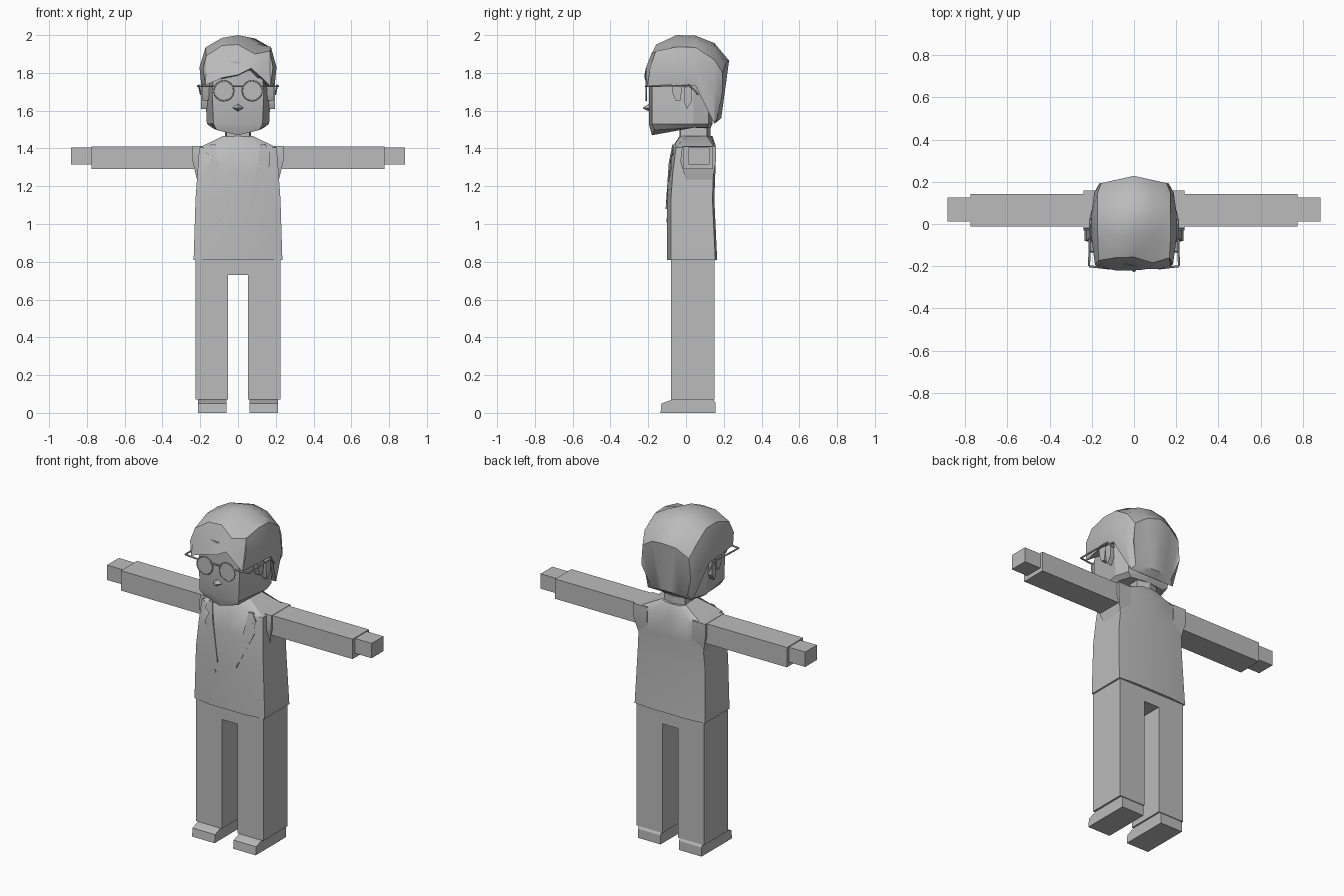
import bpy, bmesh, math
from mathutils import Vector

if "Cube" in bpy.data.objects:
    bpy.data.objects.remove(bpy.data.objects["Cube"])

grey = bpy.data.materials.new("plain_grey")
grey.diffuse_color = (0.5, 0.5, 0.5, 1)
grey.use_nodes = True
grey.node_tree.nodes["Principled BSDF"].inputs["Base Color"].default_value = grey.diffuse_color


def finish(name, bm, angle=30):
    bmesh.ops.recalc_face_normals(bm, faces=bm.faces)
    me = bpy.data.meshes.new(name)
    bm.to_mesh(me)
    bm.free()
    me.materials.append(grey)
    ob = bpy.data.objects.new(name, me)
    bpy.context.collection.objects.link(ob)
    bpy.ops.object.select_all(action='DESELECT')
    ob.select_set(True)
    bpy.context.view_layer.objects.active = ob
    bpy.ops.object.shade_smooth_by_angle(angle=math.radians(angle))
    return ob


def loft(name, rings, angle=30):
    """Skin closed rings of equal length and cap both ends."""
    bm = bmesh.new()
    vs = [[bm.verts.new(p) for p in r] for r in rings]
    n = len(vs[0])
    for a, b in zip(vs, vs[1:]):
        for i in range(n):
            j = (i + 1) % n
            bm.faces.new((a[i], a[j], b[j], b[i]))
    bm.faces.new(vs[0])
    bm.faces.new(vs[-1])
    bmesh.ops.triangulate(bm, faces=[f for f in bm.faces if len(f.verts) > 4])
    return finish(name, bm, angle)


def box(name, x, y, z):
    rings = [[(x[0], y[0], h), (x[1], y[0], h), (x[1], y[1], h), (x[0], y[1], h)] for h in z]
    return loft(name, rings)


def side_prism(name, x, pts):
    """Extrude a (y, z) outline along x."""
    return loft(name, [[(v, y, z) for y, z in pts] for v in x])


def mirrored(half, z):
    """Full ring from its right half, front centre to back centre."""
    return [(x, y, z) for x, y in half] + [(-x, y, z) for x, y in reversed(half) if x > 0]


def rod(name, a, b, r=0.005):
    a, b = Vector(a), Vector(b)
    q = (b - a).to_track_quat('Z', 'Y')
    ring = [q @ Vector((r * math.cos(t * math.pi / 3), r * math.sin(t * math.pi / 3), 0)) for t in range(6)]
    return loft(name, [[a + v for v in ring], [b + v for v in ring]])


def disc(name, x, y, z, r, depth, n=16):
    ring = [(x + r * math.cos(t * math.tau / n), z + r * math.sin(t * math.tau / n)) for t in range(n)]
    return loft(name, [[(u, v, w) for u, w in ring] for v in (y, y + depth)])


# jacket: height, front depth, back depth, half width
JACKET = [(0.81, -0.10, 0.165, 0.235), (1.13, -0.10, 0.15, 0.225),
          (1.27, -0.09, 0.155, 0.215), (1.405, -0.073, 0.16, 0.205)]
rings = []
for z, f, b, w in JACKET:
    rings.append(mirrored([(0, f), (0.12, f), (w, f + 0.02), (w, b - 0.01), (0.12, b), (0, b)], z))
rings.append(mirrored([(0, -0.035), (0.05, -0.03), (0.08, 0.0), (0.08, 0.11), (0.05, 0.135), (0, 0.14)], 1.465))
loft("jacket", rings)

# neck
loft("neck", [mirrored([(0, -0.035), (0.06, -0.03), (0.07, 0.11), (0, 0.13)], z) for z in (1.42, 1.62)])

# trousers hips
box("hips", (-0.225, 0.225), (-0.08, 0.15), (0.73, 0.83))


def jacket_front(x, z):
    for (z0, f0, *_, w0), (z1, f1, *_, w1) in zip(JACKET, JACKET[1:]):
        if z <= z1 or z1 == JACKET[-1][0]:
            t = (z - z0) / (z1 - z0)
            y = f0 + t * (f1 - f0)
            break
    return y + max(0, abs(x) - 0.12) * 0.22 + max(0, z - 1.405) * 0.45


LAPEL = [(0.062, 1.08), (0.165, 1.30), (0.135, 1.355), (0.17, 1.375),
         (0.145, 1.42), (0.12, 1.42), (0.105, 1.32)]

for s, side in ((-1, "left"), (1, "right")):
    # arms
    def sx(a, b):
        return (s * a, s * b)
    box(side + "_sleeve", sx(0.18, 0.775), (-0.012, 0.143), (1.29, 1.41))
    box(side + "_hand", sx(0.76, 0.885), (0.013, 0.125), (1.315, 1.405))
    loft(side + "_armhole", [[(s * a, y0, z), (s * b, y0, z), (s * b, y1, z), (s * a, y1, z)]
                             for a, b, y0, y1, z in ((0.15, 0.216, 0.0, 0.14, 1.23),
                                                     (0.15, 0.24, -0.03, 0.158, 1.33),
                                                     (0.15, 0.24, -0.02, 0.158, 1.412))])
    # legs and shoes
    box(side + "_leg", sx(0.052, 0.225), (-0.08, 0.15), (0.07, 0.82))
    side_prism(side + "_shoe", sx(0.062, 0.213),
               [(-0.135, 0), (-0.13, 0.05), (-0.07, 0.072), (0.145, 0.072), (0.155, 0.055), (0.155, 0)])
    # lapels
    loft(side + "_lapel", [[(s * x, jacket_front(x, z) + d, z) for x, z in LAPEL] for d in (-0.008, 0.004)])
    # ears and sideburns
    side_prism(side + "_ear", sx(0.155, 0.195),
               [(-0.01, 1.725), (0.03, 1.73), (0.03, 1.65), (0.005, 1.61), (-0.008, 1.64)])
    side_prism(side + "_sideburn", sx(0.15, 0.187),
               [(-0.08, 1.76), (-0.07, 1.69), (-0.055, 1.655), (-0.03, 1.655), (-0.015, 1.76)])
    # glasses
    disc(side + "_lens", s * 0.075, -0.213, 1.705, 0.05, 0.006)
    bpy.ops.mesh.primitive_torus_add(major_radius=0.052, minor_radius=0.004, major_segments=16, minor_segments=6,
                                     location=(s * 0.075, -0.211, 1.705), rotation=(math.pi / 2, 0, 0))
    rim = bpy.context.object
    rim.name = side + "_rim"
    rim.data.materials.append(grey)
    rod(side + "_hinge_bar", (s * 0.115, -0.211, 1.73), (s * 0.213, -0.20, 1.73))
    rod(side + "_temple", (s * 0.213, -0.20, 1.73), (s * 0.207, 0.02, 1.733))
    rod(side + "_temple_tip", (s * 0.207, 0.02, 1.733), (s * 0.197, 0.065, 1.685))

rod("glasses_bridge", (-0.035, -0.213, 1.73), (0.035, -0.213, 1.73))
disc("button", -0.09, -0.104, 1.02, 0.013, 0.01, 12)

# head, with the jaw rising toward the back
HEAD = [(1.47, 0.95, 0.04), (1.53, 1.0, 0.0), (1.70, 1.05, 0.0), (1.86, 0.95, 0.0)]
rings = []
for z, k, rise in HEAD:
    half = [(0, -0.197), (0.13, -0.18), (0.165, 0.04), (0.14, 0.12), (0, 0.14)]
    if rise:
        half = [(0, -0.18), (0.12, -0.165), (0.145, 0.04), (0.12, 0.11), (0, 0.13)]
    rings.append([(x * k, y, h + rise * min(1, (abs(x) / 0.13) * 0.7 + (y + 0.18) * 3))
                  for x, y, h in mirrored(half, z)])
loft("head", rings, 25)

# nose
loft("nose", [[(x, y, z) for x, z in ((-w, 1.615), (0, 1.615 + u), (w, 1.615), (0, 1.615 - d))]
              for w, u, d, y in ((0.036, 0.028, 0.025, -0.185), (0.004, 0.002, 0.004, -0.228))], 20)

# hair: arches over the head at successive depths, closed underneath
HAIRLINE = [(0.12, 1.78), (0.07, 1.825), (0, 1.79), (-0.08, 1.775)]
FRONT = [(-0.172, 1.735), (-0.185, 1.82), (-0.168, 1.89), (-0.085, 1.945), (0, 1.95),
         (0.088, 1.90), (0.168, 1.915), (0.185, 1.83), (0.172, 1.73)]
CROWN = [(-0.195, 1.74), (-0.204, 1.83), (-0.172, 1.935), (-0.085, 1.985), (0, 2.0),
         (0.095, 1.955), (0.174, 1.938), (0.204, 1.83), (0.195, 1.74)]
MIDDLE = [(0.19, 1.73), (0.202, 1.83), (0.172, 1.935), (0.09, 1.982), (0, 1.997)]
REAR = [(0.15, 1.53), (0.188, 1.72), (0.172, 1.87), (0.09, 1.94), (0, 1.958)]
BACK = [(0.125, 1.56), (0.165, 1.68), (0.155, 1.80), (0.08, 1.85), (0, 1.865)]


def arch(half):
    return [(-x, z) for x, z in half] + list(reversed(half))[1:]


def under(a):
    (x0, z0), (x1, z1) = a[-1], a[0]
    return a + [(x0 + (x1 - x0) * t / 5, z0 + (z1 - z0) * t / 5) for t in range(1, 5)]


rings = [[(x, -0.222 + 0.065 * (max(0, z - 1.75) / 0.2) ** 2 + 0.2 * max(0, abs(x) - 0.08), z)
          for x, z in FRONT + HAIRLINE]]
for y, pts in ((-0.05, CROWN), (0.05, arch(MIDDLE)), (0.15, arch(REAR))):
    rings.append([(x, y, z) for x, z in under(pts)])
rings.append([(x, 0.228 - 0.22 * abs(x) - 0.9 * max(0, 1.60 - z), z) for x, z in under(arch(BACK))])
loft("hair", rings, 35)
